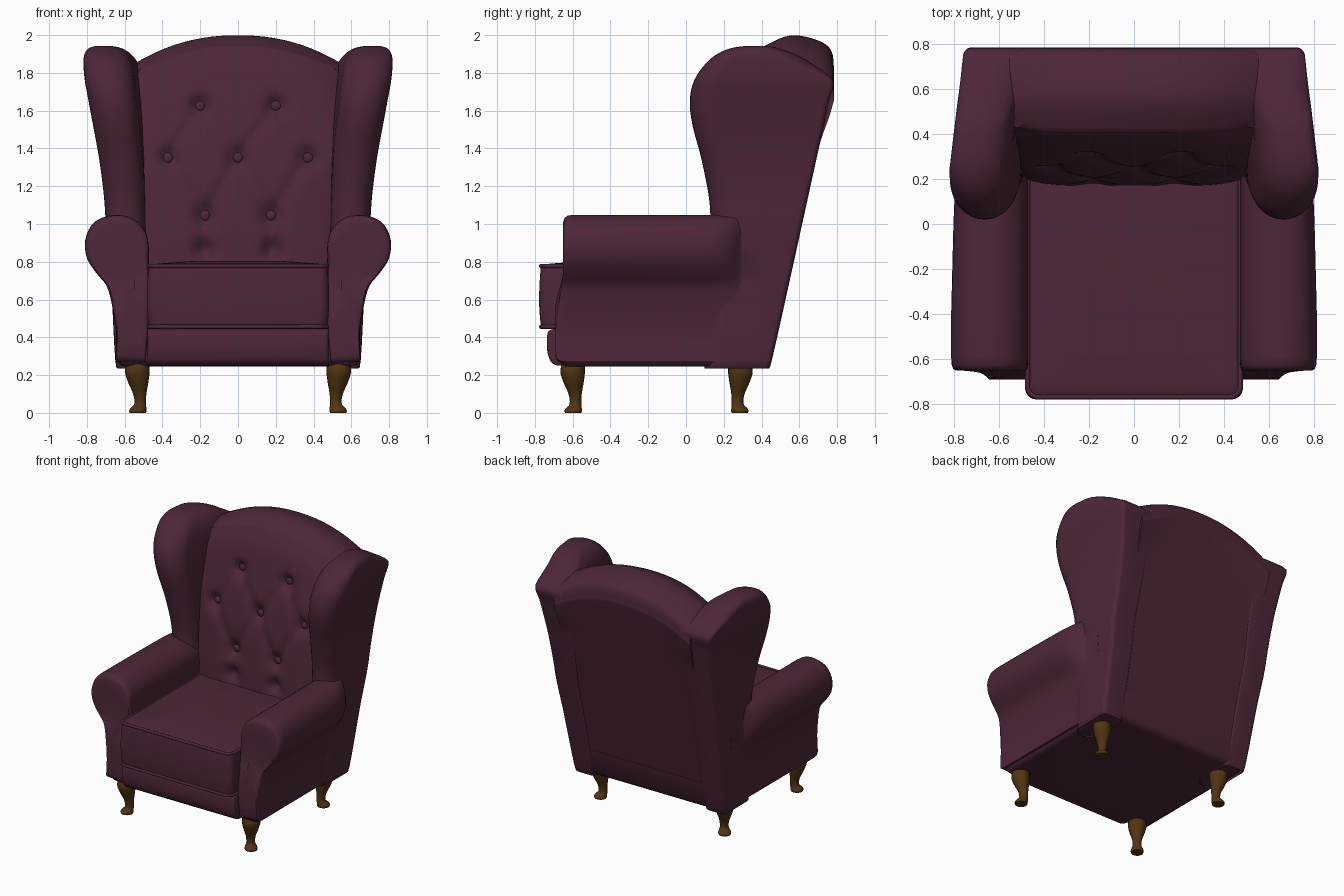
import bpy, bmesh, math
from mathutils import Vector

cube = bpy.data.objects.get("Cube")
if cube:
    bpy.data.objects.remove(cube)


def material(name, rgb):
    m = bpy.data.materials.new(name)
    m.use_nodes = True
    col = (*rgb, 1)
    m.diffuse_color = col
    bsdf = m.node_tree.nodes["Principled BSDF"]
    bsdf.inputs["Base Color"].default_value = col
    bsdf.inputs["Roughness"].default_value = 0.7
    return m


fabric = material("plum fabric", (0.075, 0.02, 0.042))
wood = material("brown wood", (0.085, 0.035, 0.006))


def smooth(t):
    t = max(0, min(1, t))
    return t * t * (3 - 2 * t)


def spline(rows, n):
    """Resample rows of numbers with a Catmull-Rom curve."""
    out = []
    for i in range(len(rows) - 1):
        quad = [rows[max(0, min(len(rows) - 1, i + k))] for k in (-1, 0, 1, 2)]
        for s in range(n):
            t = s / n
            out.append([0.5 * (2 * b + (c - a) * t + (2 * a - 5 * b + 4 * c - d) * t * t
                               + (3 * b - a - 3 * c + d) * t ** 3) for a, b, c, d in zip(*quad)])
    return out + [list(rows[-1])]


def rounded_ring(x0, x1, y0, y1, z, r_front, r_back=None, n=8):
    """Horizontal rounded rectangle with separate front and back corner radii."""
    limit = 0.499 * min(x1 - x0, y1 - y0)
    rf = min(r_front, limit)
    rb = min(r_front if r_back is None else r_back, limit)
    corners = ((x1 - rb, y1 - rb, rb), (x0 + rb, y1 - rb, rb),
               (x0 + rf, y0 + rf, rf), (x1 - rf, y0 + rf, rf))
    return [Vector((cx + r * math.cos(a), cy + r * math.sin(a), z))
            for q, (cx, cy, r) in enumerate(corners)
            for a in ((q + k / (n - 1)) * math.pi / 2 for k in range(n))]


def finish(bm, name, mat, mirror=(False, False), angle=45):
    bmesh.ops.recalc_face_normals(bm, faces=bm.faces)
    me = bpy.data.meshes.new(name)
    bm.to_mesh(me)
    bm.free()
    me.materials.append(mat)
    ob = bpy.data.objects.new(name, me)
    bpy.context.collection.objects.link(ob)
    bpy.ops.object.select_all(action="DESELECT")
    ob.select_set(True)
    bpy.context.view_layer.objects.active = ob
    bpy.ops.object.shade_smooth_by_angle(angle=math.radians(angle))
    if any(mirror):
        mod = ob.modifiers.new("mirror", "MIRROR")
        mod.use_axis = (*mirror, False)
    return ob


def loft(name, rings, mat, **options):
    bm = bmesh.new()
    loops = [[bm.verts.new(p) for p in ring] for ring in rings]
    for a, b in zip(loops, loops[1:]):
        for i in range(len(a)):
            j = (i + 1) % len(a)
            bm.faces.new((a[i], a[j], b[j], b[i]))
    bm.faces.new(loops[0])
    bm.faces.new(loops[-1])
    return finish(bm, name, mat, **options)


# Base box and front rail: rows of (height, inset)
loft("base", [rounded_ring(-0.64 + i, 0.64 - i, -0.67 + i, y - i, z, 0.04)
              for z, i, y in ((0.245, 0.04, 0.45), (0.255, 0.015, 0.45),
                              (0.28, 0, 0.455), (0.46, 0, 0.49))], fabric)
loft("front_rail", [rounded_ring(-0.48, 0.48, y, -0.4, z, 0.02)
                    for z, y in spline(((0.25, -0.68), (0.27, -0.715), (0.33, -0.735),
                                        (0.41, -0.735), (0.435, -0.725), (0.445, -0.7)), 3)], fabric)

# Seat cushion with piping round its upper and lower edges
loft("seat_cushion", [rounded_ring(-0.475 + i, 0.475 - i, -0.77 + i, 0.25 - i, z, 0.05)
                      for z, i in spline(((0.445, 0.05), (0.452, 0.012), (0.475, 0), (0.6, -0.008),
                                          (0.76, 0), (0.78, 0.012), (0.79, 0.05), (0.805, 0.25)), 3)], fabric)
for name, z in (("upper_piping", 0.778), ("lower_piping", 0.456)):
    cu = bpy.data.curves.new(name, "CURVE")
    cu.dimensions = "3D"
    cu.bevel_depth = 0.011
    cu.bevel_resolution = 2
    path = rounded_ring(-0.472, 0.472, -0.768, 0.22, z, 0.05)
    sp = cu.splines.new("POLY")
    sp.points.add(len(path) - 1)
    for pt, co in zip(sp.points, path):
        pt.co = (*co, 1)
    sp.use_cyclic_u = True
    cu.materials.append(fabric)
    bpy.context.collection.objects.link(bpy.data.objects.new(name, cu))

# Rolled arms: one cross-section swept front to back, the roll fading into the wing
arm_section = spline(((0.49, 0.26), (0.47, 0.5), (0.47, 0.8), (0.485, 0.95), (0.56, 1.03),
                      (0.66, 1.048), (0.76, 1.01), (0.808, 0.92), (0.8, 0.82), (0.75, 0.74),
                      (0.695, 0.67), (0.665, 0.56), (0.645, 0.42), (0.65, 0.27)), 4)
arm_rings = []
for y, size, roll in ((-0.65, 0.3, 1), (-0.65, 0.7, 1), (-0.65, 0.9, 1), (-0.643, 0.96, 1), (-0.625, 0.99, 1),
                      (-0.59, 1, 1), (-0.4, 1, 1), (-0.2, 1, 0.96), (0, 1, 0.92), (0.12, 1, 0.88),
                      (0.2, 1, 0.75), (0.25, 1, 0.5), (0.28, 1, 0.15), (0.3, 1, 0), (0.42, 1, 0)):
    ring = []
    for x, z in arm_section:
        side = 0.645 + 0.04 * smooth((z - 0.4) / 0.5)
        x = min(x, side + (x - side) * roll)
        lean = 0.04 * smooth((0.8 - z) / 0.4) * smooth(-y / 0.5)
        ring.append(Vector((0.58 + (x - 0.58) * size, y - lean, 0.65 + (z - 0.65) * size)))
    arm_rings.append(ring)
loft("arms", arm_rings, fabric, mirror=(True, False))

# Wings: rows of (height, inner x, outer x, front y, back y)
wing_rings = []
for z, x0, x1, y0, y1 in spline(((0.25, 0.48, 0.63, 0.1, 0.44), (0.28, 0.47, 0.65, 0.1, 0.455),
                                 (0.75, 0.475, 0.675, 0.13, 0.56), (1.0, 0.49, 0.7, 0.13, 0.615),
                                 (1.15, 0.495, 0.712, 0.12, 0.648), (1.35, 0.505, 0.738, 0.08, 0.692),
                                 (1.52, 0.52, 0.768, 0.035, 0.73), (1.65, 0.535, 0.792, 0.02, 0.757),
                                 (1.76, 0.55, 0.813, 0.043, 0.778), (1.85, 0.57, 0.824, 0.105, 0.665),
                                 (1.9, 0.6, 0.822, 0.165, 0.575), (1.93, 0.64, 0.805, 0.235, 0.49),
                                 (1.942, 0.69, 0.775, 0.31, 0.43)), 4):
    ring = rounded_ring(x0, x1, y0, y1, z, 0.13, 0.03 + 0.1 * smooth((z - 1.75) / 0.12))
    for p in ring:
        p.x -= 0.055 * smooth((p.y - 0.1) / 0.65) * smooth((p.z - 0.8) / 0.9)
    wing_rings.append(ring)
loft("wings", wing_rings, fabric, mirror=(True, False))

# Backrest: a side profile swept across, arched on top and tufted in front
buttons = [(s * x, z) for x, z in ((0.2, 1.625), (0.37, 1.35), (0.175, 1.045)) for s in (-1, 1)]
buttons.append((0, 1.35))
dimples = buttons + [(-0.18, 0.86), (0.18, 0.86)]
folds = [(Vector(a), Vector(b)) for a in dimples for b in dimples
         if 0.1 < b[1] - a[1] < 0.35 and abs(a[0] - b[0]) < 0.25]


def tuft(x, z):
    p = Vector((x, z))
    push = sum(0.045 * math.exp(-((p - Vector(d)).length / 0.055) ** 2) for d in dimples)
    crease = 0
    for a, b in folds:
        t = max(0, min(1, (p - a).dot(b - a) / (b - a).length_squared))
        crease = max(crease, math.exp(-((p - a.lerp(b, t)).length / 0.035) ** 2))
    return push + 0.014 * crease


front = spline(((0.17, 0.5), (0.17, 0.8), (0.19, 1.05), (0.23, 1.35), (0.29, 1.62),
                (0.345, 1.82), (0.41, 1.94)), 12)
over = spline(((0.41, 1.94), (0.55, 1.998), (0.69, 1.975), (0.765, 1.925), (0.782, 1.84),
               (0.774, 1.77), (0.7, 1.42), (0.445, 0.27)), 5)
profile = front + over[1:]
columns = 56
bm = bmesh.new()
grid, front_points = [], []
for k, (y, z) in enumerate(profile):
    row = []
    for i in range(columns + 1):
        t = 2 * i / columns - 1
        x = t * (0.5 + 0.08 * smooth((z - 0.8) / 1.0))
        zz = z - 0.17 * abs(t) ** 2.2 * smooth((z - 1.3) / 0.6)
        yy = y
        if k < len(front):
            yy += tuft(x, zz) * smooth((len(front) - k) / 12) + 0.04 * abs(t) ** 6
            front_points.append(Vector((x, yy, zz)))
        row.append(bm.verts.new((x, yy, zz)))
    grid.append(row)
for a, b in zip(grid, grid[1:]):
    for i in range(columns):
        bm.faces.new((a[i], a[i + 1], b[i + 1], b[i]))
bm.faces.new([row[0] for row in grid])
bm.faces.new([row[-1] for row in grid])
bm.faces.new(grid[0] + grid[-1][::-1])
finish(bm, "backrest", fabric)

# Tufting buttons, seated on the padded surface
for n, (x, z) in enumerate(buttons, 1):
    seat = min(front_points, key=lambda p: (p.x - x) ** 2 + (p.z - z) ** 2)
    bm = bmesh.new()
    bmesh.ops.create_uvsphere(bm, u_segments=16, v_segments=10, radius=0.028)
    bmesh.ops.scale(bm, vec=(1, 0.6, 1), verts=bm.verts)
    bmesh.ops.translate(bm, vec=(x, seat.y - 0.008, z), verts=bm.verts)
    finish(bm, f"button_{n}", fabric)

# Curved legs: rows of (height, outward shift, radius)
leg_rows = spline(((0.265, -0.003, 0.06), (0.215, 0, 0.065), (0.16, -0.005, 0.053), (0.1, -0.013, 0.035),
                   (0.05, -0.015, 0.031), (0.025, -0.006, 0.042), (0.012, -0.003, 0.046), (0, -0.003, 0.043)), 4)
for name, cy, out in (("front_legs", -0.6, -1), ("back_legs", 0.288, 1)):
    loft(name, [rounded_ring(0.533 + s - r, 0.533 + s + r, cy + out * s - r, cy + out * s + r, z, r, n=6)
                for z, s, r in leg_rows], wood, mirror=(True, False))
